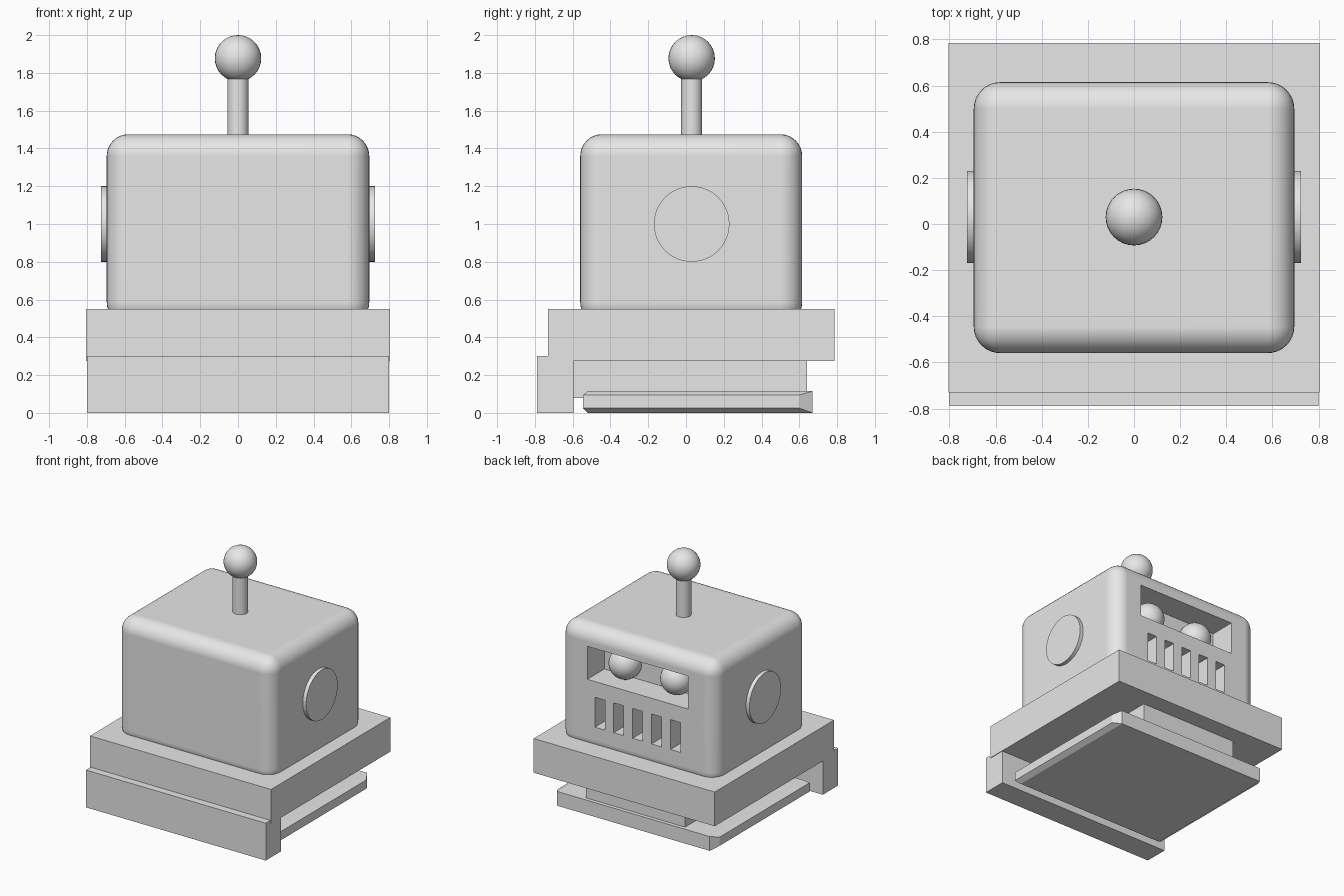
import bpy, bmesh, math
from mathutils import Matrix, Vector

default = bpy.data.objects.get("Cube")
if default:
    bpy.data.objects.remove(default, do_unlink=True)

GREY = (0.8, 0.8, 0.8, 1.0)
grey = bpy.data.materials.new("plain grey")
grey.use_nodes = True
grey.diffuse_color = GREY
grey.node_tree.nodes["Principled BSDF"].inputs["Base Color"].default_value = GREY


def add_box(bm, lo, hi):
    lo, hi = Vector(lo), Vector(hi)
    matrix = Matrix.Translation((lo + hi) / 2) @ Matrix.Diagonal((*(hi - lo), 1))
    bmesh.ops.create_cube(bm, size=1, matrix=matrix)


def finish(name, bm, smooth=False):
    bmesh.ops.recalc_face_normals(bm, faces=bm.faces)
    mesh = bpy.data.meshes.new(name)
    bm.to_mesh(mesh)
    bm.free()
    mesh.materials.append(grey)
    obj = bpy.data.objects.new(name, mesh)
    bpy.context.collection.objects.link(obj)
    if smooth:
        shade(obj)
    return obj


def activate(obj):
    bpy.ops.object.select_all(action="DESELECT")
    obj.select_set(True)
    bpy.context.view_layer.objects.active = obj


def shade(obj):
    activate(obj)
    bpy.ops.object.shade_smooth_by_angle(angle=math.radians(35))


def box(name, lo, hi):
    bm = bmesh.new()
    add_box(bm, lo, hi)
    return finish(name, bm)


def ball(name, centre, radius):
    bm = bmesh.new()
    bmesh.ops.create_uvsphere(bm, u_segments=32, v_segments=16, radius=radius,
                              matrix=Matrix.Translation(centre))
    return finish(name, bm, True)


def rod(name, centre, radius, length, turn=0):
    bm = bmesh.new()
    matrix = Matrix.Translation(centre) @ Matrix.Rotation(turn, 4, "Y")
    bmesh.ops.create_cone(bm, cap_ends=True, segments=48, radius1=radius,
                          radius2=radius, depth=length, matrix=matrix)
    return finish(name, bm, True)


# Base: bumper, neck, shoulder slab
box("bumper", (-0.8, -0.79, 0), (0.8, -0.595, 0.3))
box("neck", (-0.44, -0.6, 0.08), (0.44, 0.64, 0.3))
box("shoulder_slab", (-0.805, -0.73, 0.275), (0.805, 0.785, 0.55))

# Base plate with chamfered sides
bm = bmesh.new()
for side in (-1, 1):
    for x, y_front, y_back, heights in ((0.68, -0.52, 0.67, (0, 0.115)),
                                        (0.72, -0.545, 0.6, (0.025, 0.095))):
        for z in heights:
            for y in (y_front, y_back):
                bm.verts.new((side * x, y, z))
bmesh.ops.convex_hull(bm, input=bm.verts)
bmesh.ops.dissolve_limit(bm, angle_limit=0.01, verts=bm.verts, edges=bm.edges)
finish("base_plate", bm)

# Rounded head
bm = bmesh.new()
add_box(bm, (-0.695, -0.56, 0.47), (0.695, 0.615, 1.475))
bmesh.ops.bevel(bm, geom=bm.edges[:], offset=0.115, segments=8, profile=0.5,
                affect="EDGES")
head = finish("head", bm)

# Eye window and mouth slots cut into the face
bm = bmesh.new()
add_box(bm, (-0.447, 0.4, 1.057), (0.447, 0.8, 1.322))
for i in range(-2, 3):
    x = i * 0.168
    add_box(bm, (x - 0.044, 0.4, 0.69), (x + 0.044, 0.8, 0.93))
cutter = finish("face_cutter", bm)
cutter.hide_render = True
cut = head.modifiers.new("face openings", "BOOLEAN")
cut.operation = "DIFFERENCE"
cut.solver = "EXACT"
cut.object = cutter
activate(head)
bpy.ops.object.modifier_apply(modifier=cut.name)
bpy.data.objects.remove(cutter, do_unlink=True)
shade(head)
weighted = head.modifiers.new("flat panels", "WEIGHTED_NORMAL")
weighted.keep_sharp = True

# Eyes and ears on both sides
for side, label in ((1, "left"), (-1, "right")):
    ball(label + "_eye", (side * 0.23, 0.442, 1.18), 0.123)
    rod(label + "_ear", (side * 0.675, 0.03, 1.0), 0.2, 0.1, math.pi / 2)

# Antenna
rod("antenna_stem", (0, 0.03, 1.63), 0.056, 0.36)
ball("antenna_ball", (0, 0.03, 1.877), 0.123)
